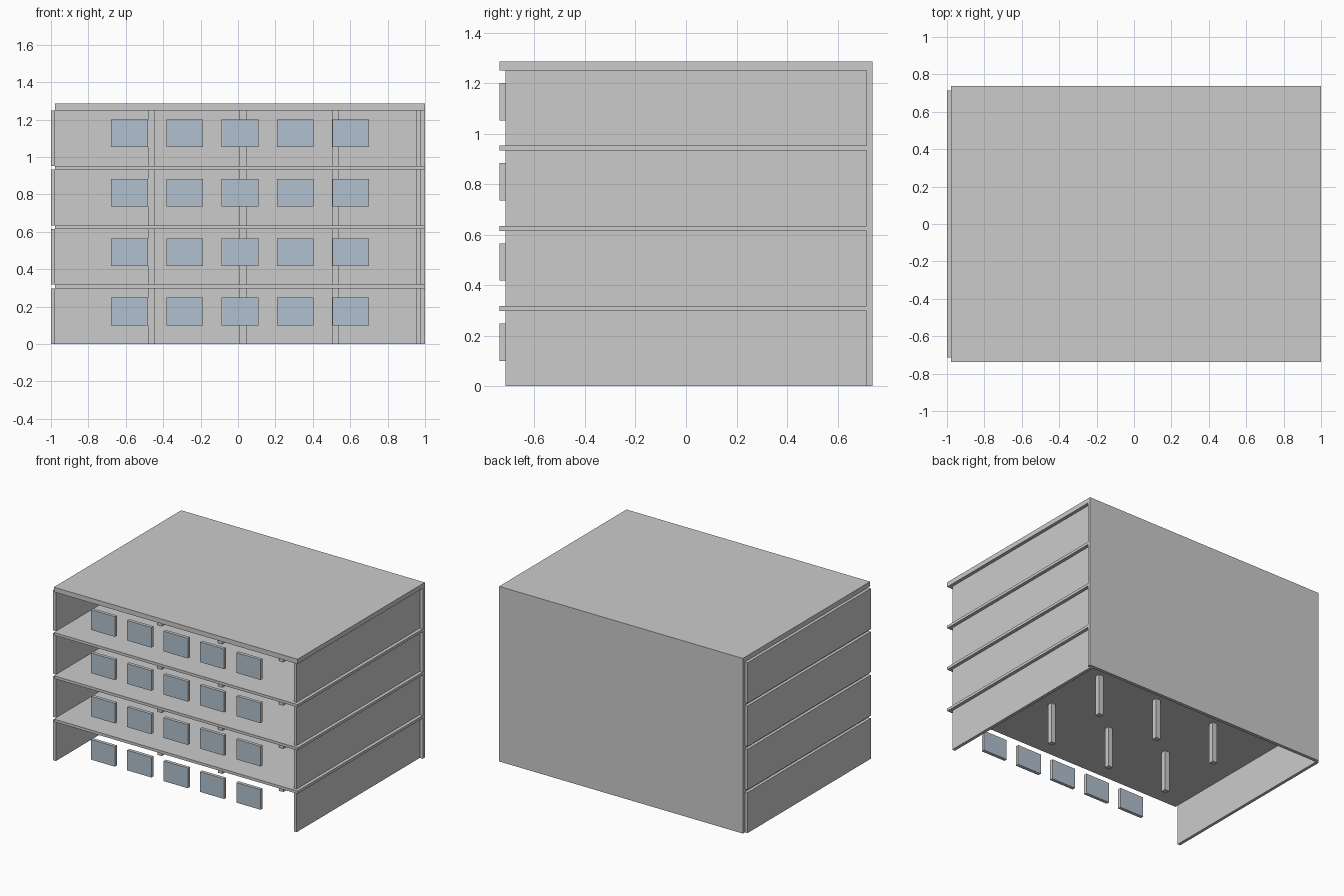
import bpy, bmesh

if "Cube" in bpy.data.objects:
    bpy.data.objects.remove(bpy.data.objects["Cube"])

def material(name, rgb):
    m = bpy.data.materials.new(name)
    m.diffuse_color = (*rgb, 1)
    m.use_nodes = True
    m.node_tree.nodes["Principled BSDF"].inputs["Base Color"].default_value = m.diffuse_color
    return m

concrete = material("concrete grey", (0.6, 0.6, 0.6))
glass = material("pale blue glass", (0.44, 0.535, 0.63))

def box(name, x0, x1, y0, y1, z0, z1, pane=False):
    bm = bmesh.new()
    bmesh.ops.create_cube(bm, size=1)
    for v in bm.verts:
        v.co.x = x1 if v.co.x > 0 else x0
        v.co.y = y1 if v.co.y > 0 else y0
        v.co.z = z1 if v.co.z > 0 else z0
    if pane:
        # glass on the front and back faces, slim grey rim around it
        bm.normal_update()
        faces = [f for f in bm.faces if abs(f.normal.y) > 0.9]
        bmesh.ops.inset_individual(bm, faces=faces, thickness=0.004)
        for f in faces:
            f.material_index = 1
    me = bpy.data.meshes.new(name)
    bm.to_mesh(me)
    bm.free()
    me.materials.append(concrete)
    me.materials.append(glass)
    ob = bpy.data.objects.new(name, me)
    bpy.context.collection.objects.link(ob)
    return ob

STOREY = 0.2975             # clear height of a storey
PITCH = 0.3175              # storey plus slab
X0, X1 = -0.978, 1.0        # slab ends
FRONT, BACK = -0.738, 0.738
WALL = 0.714                # inner line of front and back
TOP = 1.285

# back wall
box("back_wall", X0, X1, WALL, BACK, 0, TOP)

for i in range(4):
    z = i * PITCH
    ceil = z + STOREY
    # slab above this storey, the last one being the thicker roof
    top = TOP if i == 3 else z + PITCH
    box("roof" if i == 3 else f"floor_slab_{i+1}", X0, X1, FRONT, WALL, ceil, top)
    # side walls: left outside the slab edge, right set back from it
    box(f"left_wall_{i+1}", -1.0, X0, -WALL, WALL, z, ceil)
    box(f"right_wall_{i+1}", 0.953, 0.976, -WALL, WALL, z, ceil)
    # two rows of three square columns
    for cx in (-0.464, 0.027, 0.522):
        for cy in (-0.228, 0.264):
            box(f"column_{i+1}", cx - 0.0185, cx + 0.0185,
                cy - 0.0185, cy + 0.0185, z, ceil)
    # row of five windows on the front
    for k in range(5):
        wx = 0.011 + (k - 2) * 0.2955
        box(f"window_{i+1}_{k+1}", wx - 0.098, wx + 0.098,
            FRONT, -WALL, z + 0.1, z + 0.248, pane=True)
